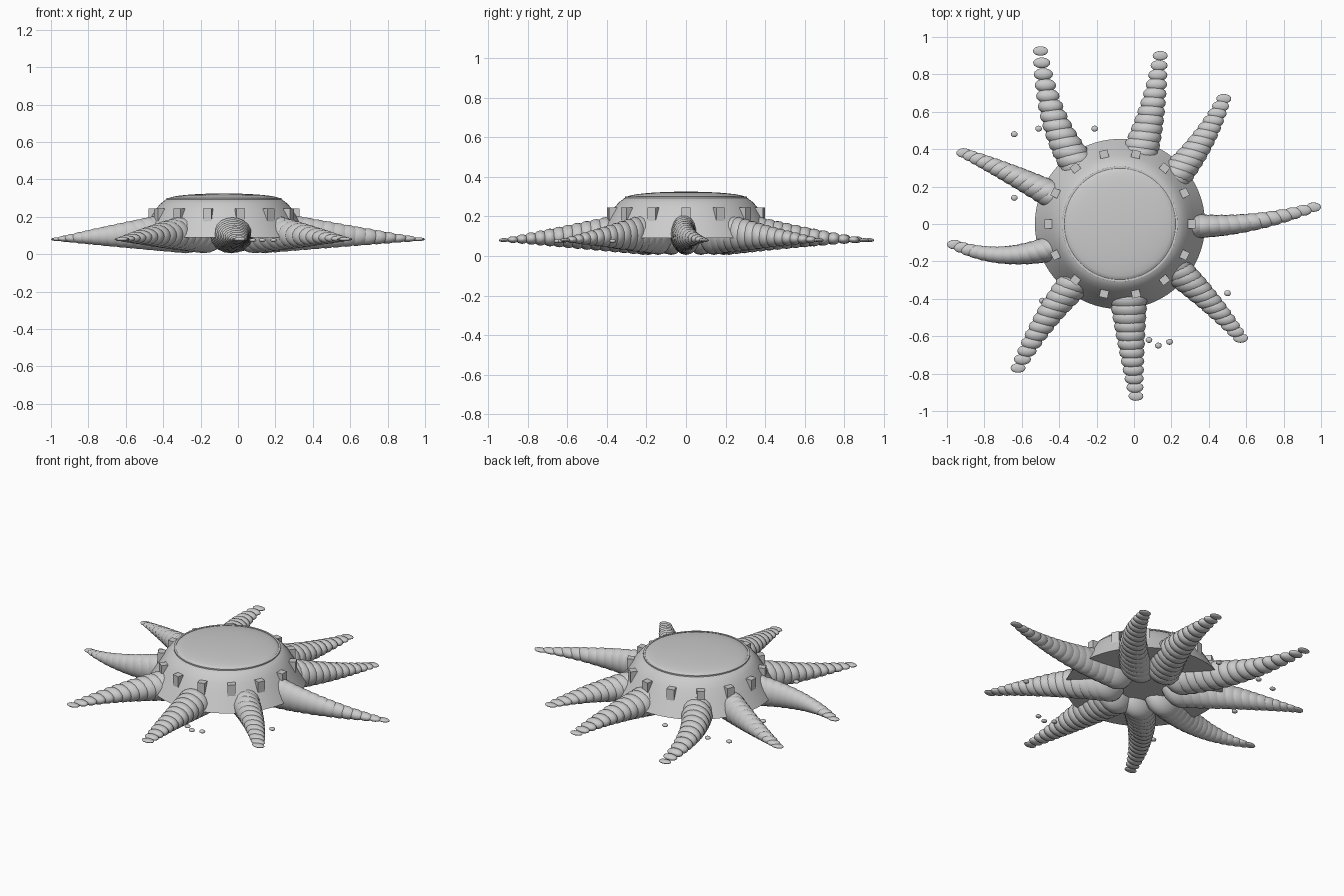
import bpy, bmesh, math
from mathutils import Matrix, Vector

if "Cube" in bpy.data.objects:
    bpy.data.objects.remove(bpy.data.objects["Cube"])

CX = -0.075  # body axis
grey = bpy.data.materials.new("light_grey")
grey.diffuse_color = (0.6, 0.6, 0.6, 1)
grey.use_nodes = True
grey.node_tree.nodes["Principled BSDF"].inputs["Base Color"].default_value = grey.diffuse_color


def finish(name, bm, smooth=True, angle=35):
    me = bpy.data.meshes.new(name)
    bmesh.ops.recalc_face_normals(bm, faces=bm.faces)
    bm.to_mesh(me)
    bm.free()
    ob = bpy.data.objects.new(name, me)
    bpy.context.collection.objects.link(ob)
    me.materials.append(grey)
    if smooth:
        bpy.ops.object.select_all(action='DESELECT')
        ob.select_set(True)
        bpy.context.view_layer.objects.active = ob
        bpy.ops.object.shade_smooth_by_angle(angle=math.radians(angle))
    return ob


def lathe(name, profile, steps=64):
    bm = bmesh.new()
    vs = [bm.verts.new((r, 0, z)) for r, z in profile]
    es = [bm.edges.new(p) for p in zip(vs, vs[1:])]
    bmesh.ops.spin(bm, geom=vs + es, cent=(0, 0, 0), axis=(0, 0, 1),
                   angle=math.tau, steps=steps, use_duplicate=False)
    bmesh.ops.remove_doubles(bm, verts=bm.verts, dist=1e-5)
    bmesh.ops.translate(bm, verts=bm.verts, vec=(CX, 0, 0))
    return finish(name, bm)


def add_ellipsoid(bm, loc, radii, u=16, v=10):
    m = Matrix.Translation(loc) @ Matrix.Diagonal((*radii, 1))
    bmesh.ops.create_uvsphere(bm, u_segments=u, v_segments=v, radius=1, matrix=m)


# flared body, closed underneath
lathe("body", [(0, 0.09), (0.455, 0.09), (0.425, 0.14), (0.395, 0.19),
               (0.365, 0.24), (0.34, 0.27), (0.31, 0.293), (0.295, 0.296), (0, 0.296)])
# shallow domed lid and its rim
lathe("lid", [(0, 0.29), (0.3, 0.29)] +
      [(0.3 * math.cos(a), 0.295 + 0.03 * math.sin(a))
       for a in [i * math.pi / 16 for i in range(9)]])
lathe("lid_rim", [(0.297, 0.285), (0.308, 0.285), (0.308, 0.301), (0.297, 0.301), (0.297, 0.285)])

# small blocks around the body
bm = bmesh.new()
for i in range(14):
    m = (Matrix.Translation((CX, 0, 0)) @ Matrix.Rotation(math.tau * i / 14, 4, 'Z')
         @ Matrix.Translation((0.383, 0, 0.21)) @ Matrix.Diagonal((0.04, 0.046, 0.07, 1)))
    bmesh.ops.create_cube(bm, size=1, matrix=m)
finish("body_blocks", bm, smooth=False)

# tapering arms made of stacked ellipsoids: (middle point, tip)
arms = [((0.55, 0.00), (0.96, 0.09)), ((0.32, 0.385), (0.48, 0.67)),
        ((0.075, 0.53), (0.14, 0.90)), ((-0.40, 0.50), (-0.50, 0.925)),
        ((-0.61, 0.245), (-0.91, 0.38)), ((-0.64, -0.165), (-0.96, -0.11)),
        ((-0.425, -0.45), (-0.62, -0.77)), ((-0.02, -0.57), (0.01, -0.92)),
        ((0.35, -0.365), (0.57, -0.61))]
N = 16
for k, (mid, tip) in enumerate(arms):
    a = math.radians(40 * k)
    p0 = Vector((CX + 0.22 * math.cos(a), 0.22 * math.sin(a)))
    p1, p2 = Vector(mid), Vector(tip)
    bm = bmesh.new()
    for i in range(N):
        t = i / (N - 1)
        # parabola through start, middle and tip
        p = p0 * (2 * (t - .5) * (t - 1)) + p1 * (4 * t * (1 - t)) + p2 * (2 * t * (t - .5))
        rx = 0.125 + (0.04 - 0.125) * t
        rz = 0.115 + (0.01 - 0.115) * t
        add_ellipsoid(bm, (p.x, p.y, 0.12 - 0.04 * t), (rx, rx * 0.63, rz))
    finish(f"arm_{k + 1}", bm, angle=60)

# loose pellets beside the arms
bm = bmesh.new()
for x, y in [(-0.64, 0.48), (-0.64, 0.14), (-0.21, 0.51), (-0.51, 0.51), (0.5, -0.37),
             (0.08, -0.62), (0.13, -0.65), (0.19, -0.63), (-0.49, -0.41)]:
    add_ellipsoid(bm, (x, y, 0.075), (0.018, 0.016, 0.01), 12, 8)
finish("pellets", bm, angle=60)
